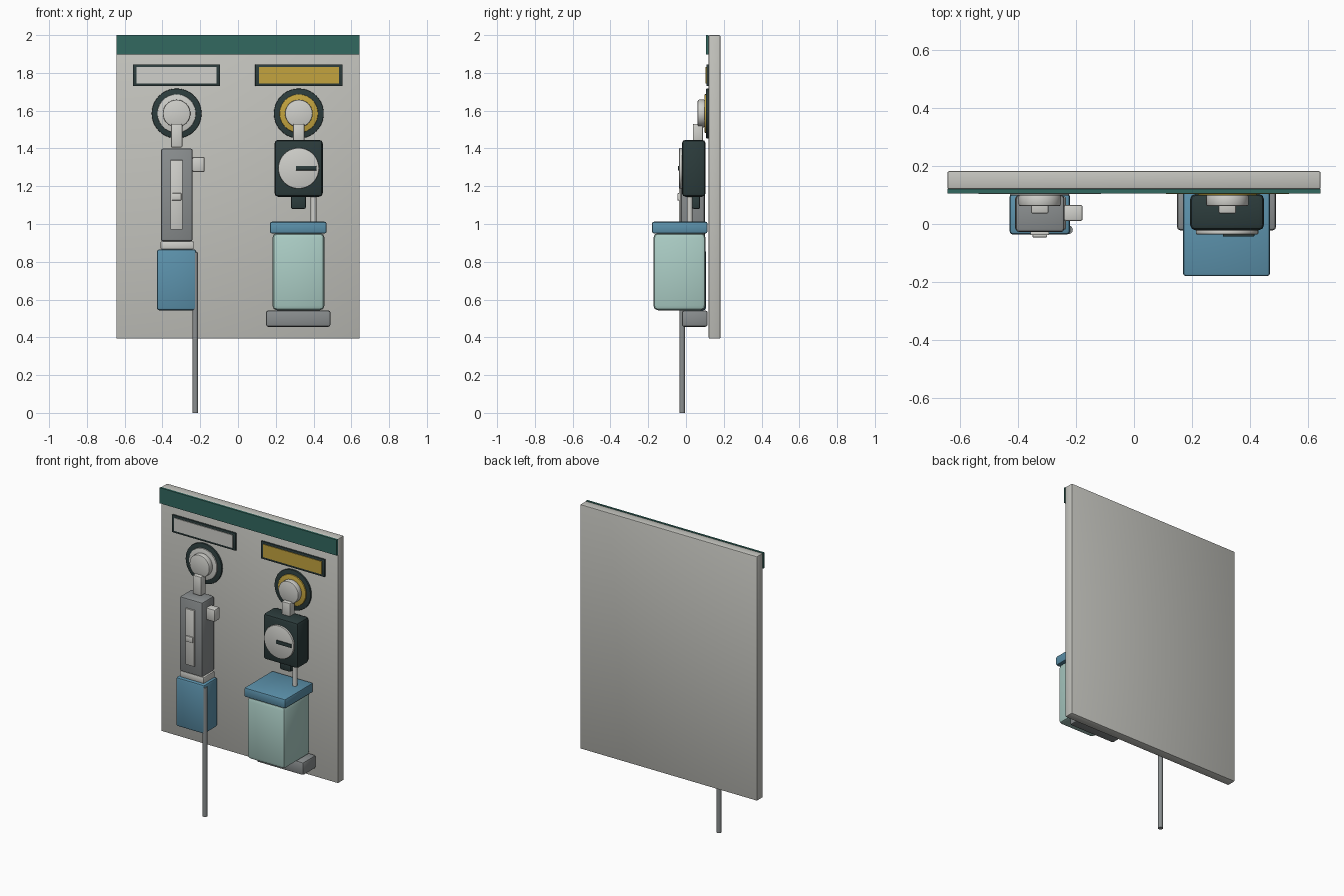
import bpy
import math

if "Cube" in bpy.data.objects:
    bpy.data.objects.remove(bpy.data.objects["Cube"])


def colour(name, r, g, b):
    m = bpy.data.materials.new(name)
    lin = [(c / 255 / 12.92 if c <= 10 else ((c / 255 + 0.055) / 1.055) ** 2.4) for c in (r, g, b)]
    m.diffuse_color = (*lin, 1)
    m.use_nodes = True
    m.node_tree.nodes["Principled BSDF"].inputs["Base Color"].default_value = m.diffuse_color
    return m


PANEL = colour("panel grey", 196, 196, 190)
LIGHT = colour("light grey", 208, 208, 203)
METAL = colour("mid grey", 138, 142, 143)
DARK = colour("dark slate", 44, 60, 60)
TEAL = colour("teal", 50, 104, 96)
YELLOW = colour("yellow", 196, 164, 62)
BLUE = colour("blue", 92, 146, 172)
MINT = colour("pale mint", 172, 206, 198)


def finish(name, mat, bevel, segments=2):
    ob = bpy.context.object
    ob.name = name
    ob.data.materials.append(mat)
    if bevel:
        mod = ob.modifiers.new("soft edges", 'BEVEL')
        mod.width = bevel
        mod.segments = segments
        mod.limit_method = 'ANGLE'
        bpy.ops.object.modifier_apply(modifier=mod.name)
    bpy.ops.object.shade_smooth_by_angle(angle=math.radians(35))
    return ob


def box(name, mat, x, y, z, bevel=0.006, segments=2):
    """Box from (min, max) pairs on each axis."""
    mid = [(a + b) / 2 for a, b in (x, y, z)]
    bpy.ops.mesh.primitive_cube_add(size=1, location=mid)
    ob = bpy.context.object
    ob.scale = [b - a for a, b in (x, y, z)]
    bpy.ops.object.transform_apply(location=False, rotation=False, scale=True)
    return finish(name, mat, bevel, segments)


def disc(name, mat, x, z, radius, y, bevel=0.004):
    """Round part facing the front."""
    bpy.ops.mesh.primitive_cylinder_add(vertices=40, radius=radius, depth=y[1] - y[0],
                                        location=(x, sum(y) / 2, z),
                                        rotation=(math.pi / 2, 0, 0))
    return finish(name, mat, bevel)


def tube(name, mat, x, y, z, radius):
    bpy.ops.mesh.primitive_cylinder_add(vertices=16, radius=radius, depth=z[1] - z[0],
                                        location=(x, y, sum(z) / 2))
    return finish(name, mat, 0)


# Wall panel and header strip
box("wall_panel", PANEL, (-0.644, 0.644), (0.12, 0.182), (0.393, 2.0), 0.006)
box("header_strip", TEAL, (-0.644, 0.644), (0.106, 0.12), (1.897, 2.0), 0)

# Outlet stations: label plate, wall socket, plug and stem
for side, cx, accent in (("left", -0.325, LIGHT), ("right", 0.322, YELLOW)):
    box(side + "_label_frame", DARK, (cx - 0.231, cx + 0.231), (0.108, 0.12), (1.73, 1.845), 0.002)
    box(side + "_label", accent, (cx - 0.212, cx + 0.212), (0.104, 0.11), (1.745, 1.83), 0)
    disc(side + "_socket_rim", DARK, cx, 1.585, 0.132, (0.106, 0.12))
    disc(side + "_socket_ring", accent, cx, 1.585, 0.102, (0.098, 0.11))
    disc(side + "_plug", LIGHT, cx, 1.585, 0.073, (0.062, 0.1), 0.006)
    low = 1.405 if side == "left" else 1.43
    box(side + "_stem", LIGHT, (cx - 0.03, cx + 0.03), (0.036, 0.09), (low, 1.53))

# Left flow meter
box("meter_body", METAL, (-0.408, -0.24), (-0.028, 0.1), (0.908, 1.4), 0.012)
box("meter_window", LIGHT, (-0.357, -0.293), (-0.038, -0.026), (0.97, 1.338), 0.002)
box("meter_float", LIGHT, (-0.35, -0.3), (-0.046, -0.034), (1.125, 1.163), 0.003)
box("meter_knob", LIGHT, (-0.242, -0.177), (0.01, 0.066), (1.275, 1.355), 0.008)
box("bottle_collar", LIGHT, (-0.41, -0.235), (-0.02, 0.095), (0.866, 0.908), 0.006)
box("humidifier_bottle", BLUE, (-0.43, -0.22), (-0.037, 0.106), (0.543, 0.866), 0.014)
tube("oxygen_hose", METAL, -0.226, -0.02, (0.0, 0.85), 0.015)

# Right suction regulator
box("regulator_body", DARK, (0.193, 0.449), (-0.022, 0.104), (1.144, 1.446), 0.02)
disc("gauge_face", LIGHT, 0.321, 1.295, 0.108, (-0.036, -0.02))
box("gauge_needle", DARK, (0.307, 0.415), (-0.043, -0.034), (1.284, 1.307), 0.002)
box("regulator_nub", DARK, (0.28, 0.359), (0.033, 0.075), (1.08, 1.15), 0.008)
tube("suction_hose", LIGHT, 0.4, 0.02, (1.0, 1.16), 0.015)

# Suction canister with lid and bracket
box("canister_lid", BLUE, (0.169, 0.469), (-0.18, 0.114), (0.95, 1.012), 0.01)
box("canister", MINT, (0.182, 0.458), (-0.173, 0.104), (0.543, 0.952), 0.025)
box("canister_bracket", METAL, (0.148, 0.49), (-0.022, 0.115), (0.456, 0.542), 0.012)
